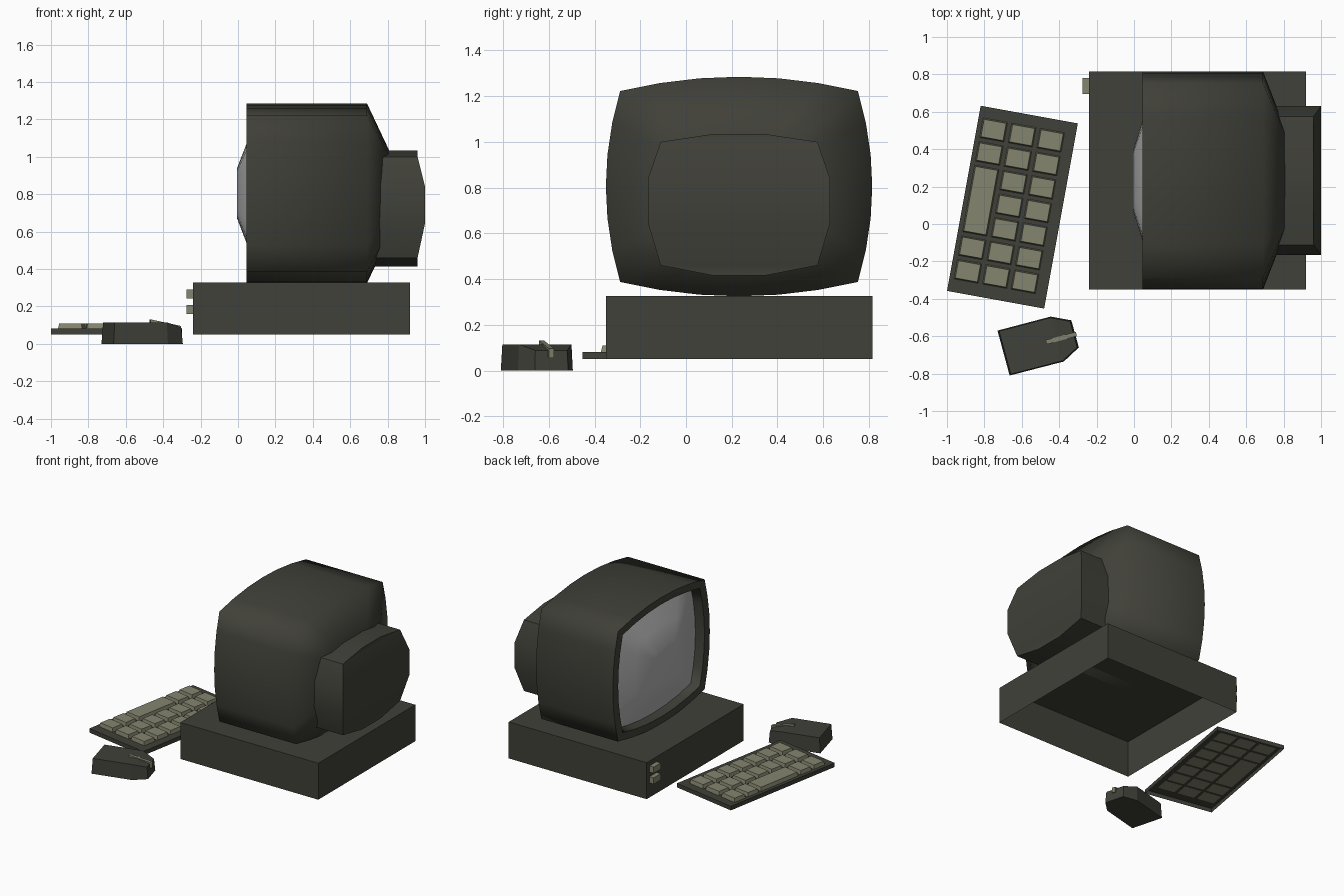
import bpy, bmesh, math
from mathutils import Matrix, Vector

if "Cube" in bpy.data.objects:
    bpy.data.objects.remove(bpy.data.objects["Cube"])


def material(name, rgb):
    m = bpy.data.materials.new(name)
    m.diffuse_color = (*rgb, 1)
    m.use_nodes = True
    m.node_tree.nodes["Principled BSDF"].inputs["Base Color"].default_value = m.diffuse_color
    return m


DARK = material("dark olive grey", (0.052, 0.052, 0.041))
KEY = material("khaki grey", (0.235, 0.235, 0.16))
GLASS = material("screen grey", (0.46, 0.46, 0.46))


def finish(name, bm, mat, smooth=0, recalc=True):
    """Turn a bmesh into an object; smooth = angle limit in degrees."""
    if recalc:
        bmesh.ops.recalc_face_normals(bm, faces=bm.faces)
    if smooth:
        for f in bm.faces:
            f.smooth = True
        for e in bm.edges:
            e.smooth = e.calc_face_angle(math.pi) < math.radians(smooth)
    me = bpy.data.meshes.new(name)
    bm.to_mesh(me)
    bm.free()
    me.materials.append(mat)
    ob = bpy.data.objects.new(name, me)
    bpy.context.collection.objects.link(ob)
    return ob


def box(name, mat, size, base, taper=0.0, open_bottom=False, matrix=None):
    """Box standing on base centre; taper shrinks each top side."""
    bm = bmesh.new()
    bmesh.ops.create_cube(bm, size=1)
    for v in bm.verts:
        inset = 2 * taper if v.co.z > 0 else 0
        v.co = Vector((v.co.x * (size[0] - inset), v.co.y * (size[1] - inset),
                       (v.co.z + 0.5) * size[2])) + Vector(base)
    bmesh.ops.recalc_face_normals(bm, faces=bm.faces)
    if open_bottom:
        bm.faces.ensure_lookup_table()
        bmesh.ops.delete(bm, geom=[f for f in bm.faces if f.normal.z < -0.9], context='FACES_ONLY')
    if matrix:
        bm.transform(matrix)
    return finish(name, bm, mat, recalc=False)


def loft(bm, rings):
    """Skin closed rings of points and cap both ends."""
    rows = [[bm.verts.new(p) for p in r] for r in rings]
    for a, b in zip(rows, rows[1:]):
        for i in range(len(a)):
            j = (i + 1) % len(a)
            bm.faces.new((a[i], a[j], b[j], b[i]))
    bm.faces.new(rows[0])
    bm.faces.new(rows[-1])


# Barrel outline shared by the monitor body, bezel and glass
CY, CZ, N = 0.232, 0.805, 6


def barrel():
    pts = []
    for side in range(4):
        for k in range(N):
            t = -1 + 2 * k / N
            bulge = 0.0625 * (1 - t * t)
            y, z = [(0.52 * t, 0.4175 + bulge), (0.52 + bulge, -0.4175 * t),
                    (-0.52 * t, -0.4175 - bulge), (-0.52 - bulge, 0.4175 * t)][side]
            pts.append((y, z))
    return pts


def ring(x, s):
    return [(x, CY + s * y, CZ + s * z) for y, z in barrel()]


# Monitor body with tapered back and recessed front
bm = bmesh.new()
loft(bm, [ring(0.81, 0.47), ring(0.69, 1), ring(0.045, 1),
          ring(0.045, 0.89), ring(0.125, 0.87)])
finish("monitor_body", bm, DARK, 72)

# Bulging glass
bm = bmesh.new()
loft(bm, [ring(0.124, 0.875), ring(0.115, 0.875), ring(0.045, 0.55), ring(-0.005, 0.28)])
finish("screen_glass", bm, GLASS, 50)

# Tube housing at the back: mirrored half outline, rear bowed with height
half = [(0.11, 1.035), (0.343, 1.0), (0.398, 0.84), (0.398, 0.645), (0.343, 0.46), (0.11, 0.415)]
bm = bmesh.new()
cols = []
for side in (1, -1):
    front = [bm.verts.new((0.68, CY + side * y, z)) for y, z in half]
    rear = [bm.verts.new((1.0 if 0.6 < z < 0.9 else 0.96, CY + side * y, z)) for y, z in half]
    for i in range(5):
        bm.faces.new((front[i], front[i + 1], rear[i + 1], rear[i]))
    cols.append((front, rear))
(fa, ra), (fb, rb) = cols
for i in range(5):
    bm.faces.new((ra[i], ra[i + 1], rb[i + 1], rb[i]))
    bm.faces.new((fa[i], fa[i + 1], fb[i + 1], fb[i]))
for i in (0, 5):
    bm.faces.new((fa[i], ra[i], rb[i], fb[i]))
finish("tube_housing", bm, DARK, 25)

# Computer case, open underneath, with two front buttons
box("computer_case", DARK, (1.16, 1.165, 0.277), (0.34, 0.2325, 0.05), open_bottom=True)
for i, z in enumerate((0.16, 0.242)):
    box(f"case_button_{i + 1}", KEY, (0.045, 0.085, 0.048), (-0.2525, 0.738, z))

# Keyboard, turned slightly
turn = Matrix.Translation((-0.65, 0.09, 0)) @ Matrix.Rotation(math.radians(-10.3), 4, 'Z')
box("keyboard_base", DARK, (0.528, 1.006, 0.031), (0, 0, 0.05), open_bottom=True, matrix=turn)
for c, u in enumerate((-0.173, -0.018, 0.137)):
    for r in range(7):
        v = 0.388 - 0.128 * r
        length = 0.106
        if c == 0 and r in (2, 4):
            continue
        if c == 0 and r == 3:
            length = 0.362  # long bar key
        box(f"key_{c}_{r}", KEY, (0.132, length, 0.03), (u, v, 0.08), taper=0.006, matrix=turn)

# Mouse: rear, hinge and nose stations
outline = [(-0.73, -0.57, 0.115), (-0.445, -0.495, 0.115), (-0.335, -0.515, 0.088),
           (-0.295, -0.66, 0.088), (-0.375, -0.735, 0.115), (-0.665, -0.81, 0.115)]
bm = bmesh.new()
mc = Vector((-0.51, -0.64))
low = [bm.verts.new((x, y, 0)) for x, y, z in outline]
top = [bm.verts.new((*(mc + (Vector((x, y)) - mc) * 0.96), z)) for x, y, z in outline]
for i in range(6):
    j = (i + 1) % 6
    bm.faces.new((low[i], low[j], top[j], top[i]))
bm.faces.new(low)
bm.faces.new((top[0], top[1], top[4], top[5]))
bm.faces.new((top[1], top[2], top[3], top[4]))
finish("mouse_body", bm, DARK)

# Sloping strip between the mouse buttons
a, b = Vector((-0.47, -0.632)), Vector((-0.308, -0.588))
across = Vector((b.y - a.y, a.x - b.x)).orthogonal().normalized().orthogonal() * 0.012
bm = bmesh.new()
loft(bm, [[(*(p - across), z - 0.04), (*(p + across), z - 0.04),
           (*(p + across), z), (*(p - across), z)]
          for p, z in ((a, 0.131), (b, 0.096))])
finish("mouse_strip", bm, KEY)
